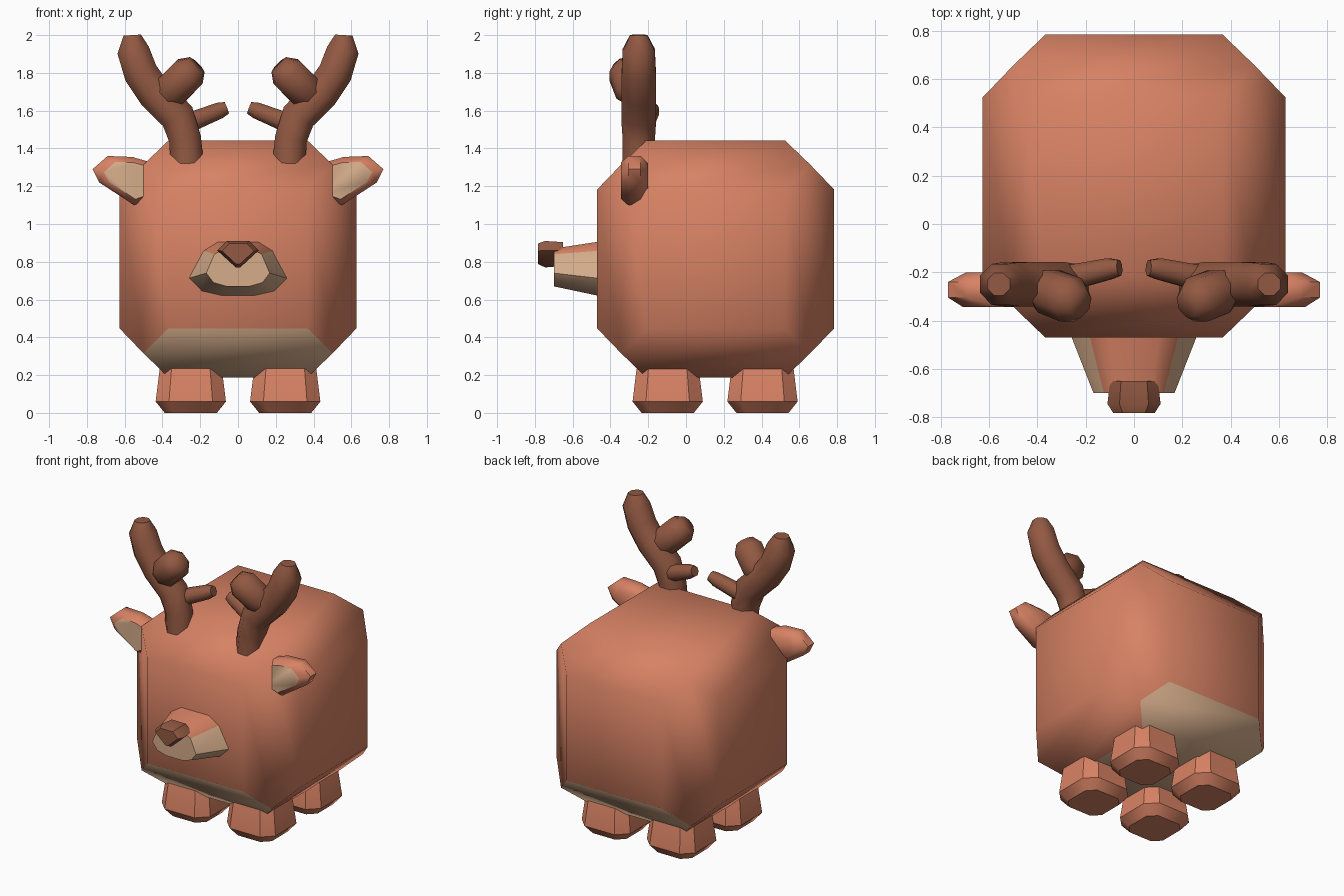
import bpy, bmesh, math
from mathutils import Vector

if "Cube" in bpy.data.objects:
    bpy.data.objects.remove(bpy.data.objects["Cube"])


def material(name, rgb):
    m = bpy.data.materials.new(name)
    m.diffuse_color = (*rgb, 1)
    m.use_nodes = True
    m.node_tree.nodes["Principled BSDF"].inputs["Base Color"].default_value = m.diffuse_color
    return m


FUR = material("orange fur", (0.68, 0.223, 0.127))
TAN = material("tan", (0.66, 0.413, 0.254))
BROWN = material("brown", (0.29, 0.10, 0.055))


def finish(name, bm, mats, angle=60, mirror=False, rule=None):
    """Turn a bmesh into a shaded object, optionally mirrored over x."""
    bmesh.ops.recalc_face_normals(bm, faces=bm.faces)
    bm.normal_update()
    for f in bm.faces:
        if rule and rule(f.calc_center_median(), f.normal):
            f.material_index = 1
    me = bpy.data.meshes.new(name)
    bm.to_mesh(me)
    bm.free()
    for m in mats:
        me.materials.append(m)
    ob = bpy.data.objects.new(name, me)
    bpy.context.collection.objects.link(ob)
    bpy.ops.object.select_all(action='DESELECT')
    ob.select_set(True)
    bpy.context.view_layer.objects.active = ob
    bpy.ops.object.shade_smooth_by_angle(angle=math.radians(angle))
    if mirror:
        ob.modifiers.new("mirror", 'MIRROR').use_mirror_merge = False
    return ob


def loft(rings):
    """Skin a closed shape through rings of equal point count."""
    bm = bmesh.new()
    vs = [[bm.verts.new(p) for p in r] for r in rings]
    n = len(rings[0])
    for a, b in zip(vs, vs[1:]):
        for i in range(n):
            j = (i + 1) % n
            bm.faces.new((a[i], a[j], b[j], b[i]))
    bm.faces.new(vs[0])
    bm.faces.new(vs[-1])
    return bm


def tube(path, radii, n=8):
    """Round branch along a path lying mostly in the xz plane."""
    pts = [Vector(p) for p in path]
    rings = []
    for i, p in enumerate(pts):
        d = (pts[min(i + 1, len(pts) - 1)] - pts[max(i - 1, 0)]).normalized()
        u = d.cross(Vector((0, 1, 0))).normalized()
        v = u.cross(d)
        rings.append([p + radii[i] * (u * math.cos(t) + v * math.sin(t))
                      for t in (math.tau * (k + 0.5) / n for k in range(n))])
    return loft(rings)


def symmetric(half):
    """Complete a right-hand outline, listed top to bottom, across x = 0."""
    return half + [(-x, z) for x, z in reversed(half)]


# Body: cube with each face inset and pushed outward
bm = bmesh.new()
bmesh.ops.create_cube(bm, size=1.0)
for f in list(bm.faces):
    n = f.normal.copy()
    c = f.calc_center_median()
    bmesh.ops.inset_individual(bm, faces=[f], thickness=0.187)
    for v in f.verts:
        v.co += n * 0.127
bmesh.ops.translate(bm, verts=bm.verts, vec=(0, 0.157, 0.815))
# belly strip runs front to back underneath
finish("body", bm, [FUR, TAN],
       rule=lambda c, n: c.z < 0.45 and abs(c.x) < 0.1)


# Feet: tapered blocks with clipped corners
def clipped_square(cx, cy, z, h):
    k = h * 0.62
    return [(cx + x, cy + y, z) for x, y in
            ((h, -k), (h, k), (k, h), (-k, h), (-h, k), (-h, -k), (-k, -h), (k, -h))]


for name, y in (("front_feet", -0.097), ("back_feet", 0.405)):
    rings = [clipped_square(0.25, y, z, h) for z, h in
             ((0, 0.138), (0.06, 0.186), (0.23, 0.165), (0.30, 0.14))]
    finish(name, loft(rings), [FUR], angle=40, mirror=True)

# Muzzle: tapered forward, fur on top and tan elsewhere
back = symmetric([(0.11, 0.91), (0.19, 0.86), (0.27, 0.71), (0.20, 0.64), (0.09, 0.615)])
front = symmetric([(0.07, 0.87), (0.125, 0.84), (0.168, 0.74), (0.13, 0.69), (0.06, 0.67)])
finish("muzzle", loft([[(x, -0.44, z) for x, z in back],
                       [(x, -0.70, z) for x, z in front]]),
       [FUR, TAN], angle=40, rule=lambda c, n: n.z < 0.45)

# Nose: rounded wedge with a pointed bottom
outline = symmetric([(0.06, 0.91), (0.11, 0.86), (0.012, 0.77)])
rings = [[(x * s, y, 0.85 + (z - 0.85) * s) for x, z in outline]
         for y, s in ((-0.65, 0.9), (-0.745, 1.0), (-0.783, 0.78))]
finish("nose", loft(rings), [BROWN], angle=40)

# Ears: flat leaf shapes with a tan inner face
ear = [(0.44, 1.32), (0.56, 1.355), (0.69, 1.36), (0.77, 1.29),
       (0.735, 1.22), (0.55, 1.10), (0.44, 1.14)]
rings = [[(0.52 + (x - 0.52) * s, y, 1.23 + (z - 1.23) * s) for x, z in ear]
         for y, s in ((-0.343, 0.76), (-0.305, 1.0), (-0.24, 1.0), (-0.20, 0.7))]
finish("ears", loft(rings), [FUR, TAN], angle=50, mirror=True,
       rule=lambda c, n: n.y < -0.95)

# Antlers: main beam, thick front knob and small inner spur
finish("antler_beams", tube(
    [(0.27, -0.25, 1.32), (0.28, -0.25, 1.45), (0.32, -0.25, 1.57), (0.44, -0.25, 1.69),
     (0.515, -0.25, 1.80), (0.555, -0.25, 1.92), (0.56, -0.25, 2.0)],
    [0.095, 0.092, 0.1, 0.1, 0.098, 0.092, 0.05]), [BROWN], mirror=True)
finish("antler_knobs", tube(
    [(0.41, -0.25, 1.66), (0.35, -0.28, 1.71), (0.26, -0.315, 1.80), (0.22, -0.33, 1.84)],
    [0.065, 0.10, 0.10, 0.06]), [BROWN], mirror=True)
finish("antler_spurs", tube(
    [(0.30, -0.23, 1.52), (0.10, -0.185, 1.60), (0.06, -0.182, 1.615)],
    [0.058, 0.047, 0.035]), [BROWN], mirror=True)
